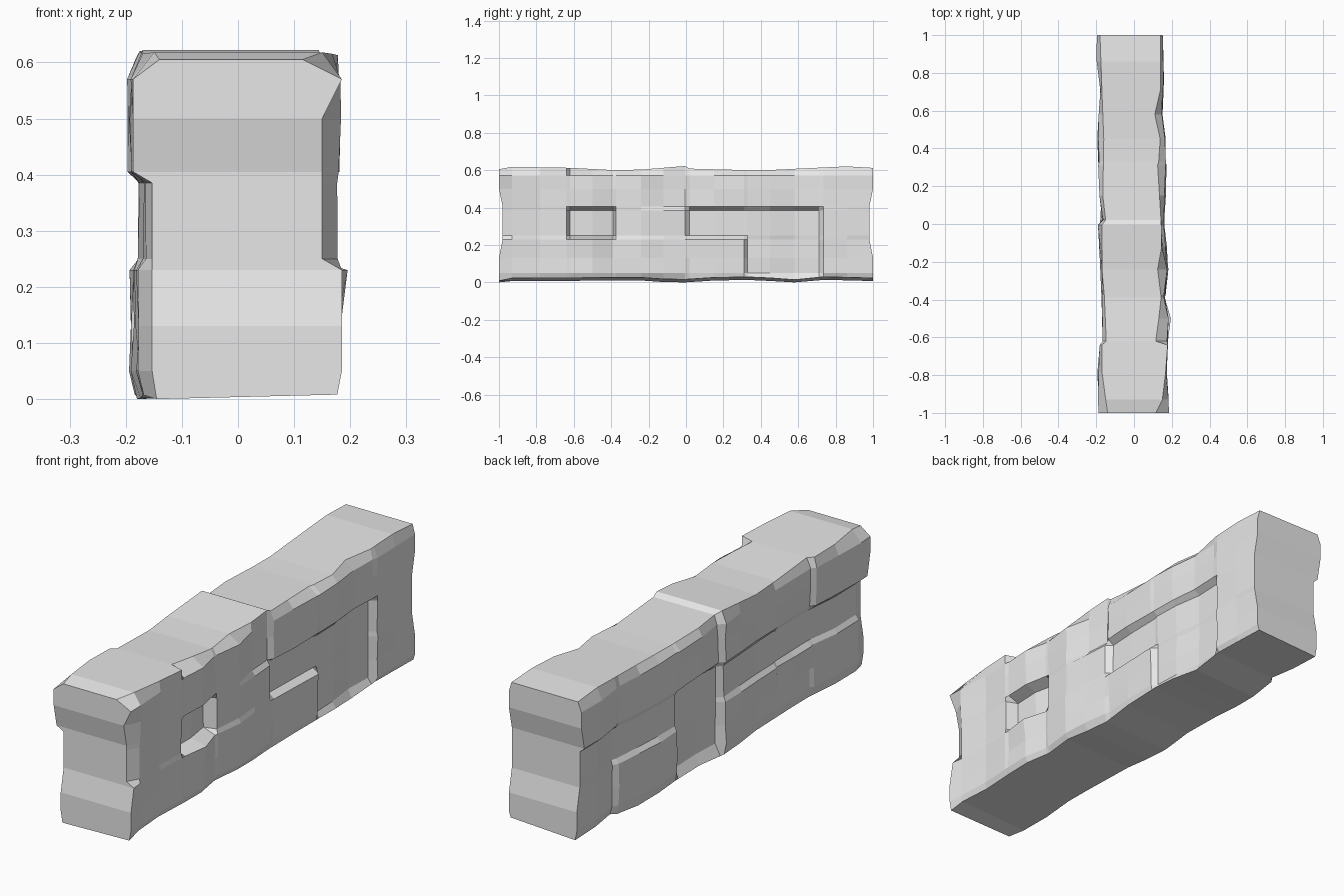
import bpy, bmesh, random

random.seed(4)
if "Cube" in bpy.data.objects:
    bpy.data.objects.remove(bpy.data.objects["Cube"], do_unlink=True)

stone = bpy.data.materials.new("stone_grey")
stone.use_nodes = True
GREY = (0.8, 0.8, 0.8, 1)
stone.diffuse_color = GREY
stone.node_tree.nodes["Principled BSDF"].inputs["Base Color"].default_value = GREY

# Stations along the wall; close pairs make the sharp joints between stones
stations = [-1, -.93, -.78, -.64, -.62, -.5, -.39, -.375, -.24, -.12, -.005,
            .02, .15, .31, .33, .45, .58, .71, .735, .86, 1]
heights = [0, .05, .13, .23, .25, .385, .405, .5, .57, 1]   # last row is the crest

# Outlines along y
crest = [(-1, .605), (-.93, .618), (-.6, .612), (-.4, .6), (-.25, .602), (-.005, .622),
         (.02, .608), (.4, .598), (.6, .608), (.86, .62), (1, .612)]
base = [(-1, 0), (-.93, .015), (-.24, .018), (-.05, .005), (.15, .018),
        (.4, .022), (.55, .003), (.74, .022), (1, .015)]
right_bulge = [(-1, .185), (-.78, .17), (-.62, .178), (-.5, .18), (-.38, .16), (-.24, .175),
               (-.005, .155), (.15, .165), (.4, .17), (.58, .148), (.74, .155), (1, .152)]
left_bulge = [(-1, .175), (-.78, .178), (-.6, .162), (-.24, .175), (-.005, .188),
              (.15, .18), (.45, .192), (.71, .175), (.86, .195), (1, .197)]
right_crest = [(-1, .115), (-.93, .15), (-.78, .168), (-.64, .178), (-.62, .115), (-.4, .145),
               (-.24, .125), (-.1, .15), (.15, .135), (.31, .125), (.4, .15), (.58, .11),
               (.71, .14), (1, .14)]
left_crest = [(-1, .14), (-.78, .17), (-.64, .17), (-.62, .147), (-.38, .157), (-.24, .17),
              (-.005, .17), (.02, .15), (.15, .165), (.45, .16), (.71, .17), (1, .18)]

# Set-back or raised stones: y from, y to, z from, z to, offset
right_stones = [(-.63, -.38, .24, .39, -.055), (-1, -.98, .24, .56, -.035),
                (.01, .32, .24, .39, -.025), (.325, .72, .04, .39, -.022),
                (-.2, 0, .4, .58, -.015), (-.55, -.45, .2, .235, .015),
                (-.38, 0, .04, .24, .006)]
left_stones = [(-1, -.63, .4, .58, .012), (-1, -.98, 0, .39, -.022),
               (-.63, 0, .24, .39, -.012), (.01, .32, .04, .39, -.03),
               (.01, .1, .4, .58, -.02), (.72, 1, 0, .39, -.022),
               (.32, .71, .24, .39, -.012), (-.93, -.63, .24, .39, -.012)]


def along(line, y):
    """Linear interpolation of an outline."""
    for (a, u), (b, v) in zip(line, line[1:]):
        if y <= b:
            return u + (v - u) * (y - a) / (b - a)
    return line[-1][1]


def side_sheet(bm, sign, bulge, top_edge, stones):
    """One long stone face, as rows of vertices per station."""
    sheet = []
    for y in stations:
        column = []
        for h in heights:
            low, high = along(base, y), along(crest, y)
            z = low if h == 0 else high if h == 1 else h
            x = along(top_edge if h == 1 else bulge, y)
            x += sum(s[4] for s in stones if s[0] <= y <= s[1] and s[2] <= h <= s[3])
            if h == 0:
                x -= .008
                z += .008 * sign
            end = abs(y) == 1
            if not end and 0 < h < 1:
                x += random.uniform(-.004, .004)
            shift = -.02 * y if end and .2 < h < .45 else 0
            column.append(bm.verts.new((sign * x, y + shift, max(z, 0))))
        sheet.append(column)
    for a, b in zip(sheet, sheet[1:]):
        for i in range(len(heights) - 1):
            bm.faces.new((a[i], b[i], b[i + 1], a[i + 1]))
    return sheet


bm = bmesh.new()
right = side_sheet(bm, 1, right_bulge, right_crest, right_stones)
left = side_sheet(bm, -1, left_bulge, left_crest, left_stones)

# Crest and underside
for i in range(len(stations) - 1):
    for row in (0, -1):
        bm.faces.new((right[i][row], right[i + 1][row], left[i + 1][row], left[i][row]))
# Both ends
for end in (0, -1):
    for j in range(len(heights) - 1):
        bm.faces.new((right[end][j], right[end][j + 1], left[end][j + 1], left[end][j]))

bmesh.ops.recalc_face_normals(bm, faces=bm.faces)
mesh = bpy.data.meshes.new("stone_wall")
bm.to_mesh(mesh)
bm.free()
mesh.materials.append(stone)
wall = bpy.data.objects.new("stone_wall", mesh)
bpy.context.collection.objects.link(wall)
